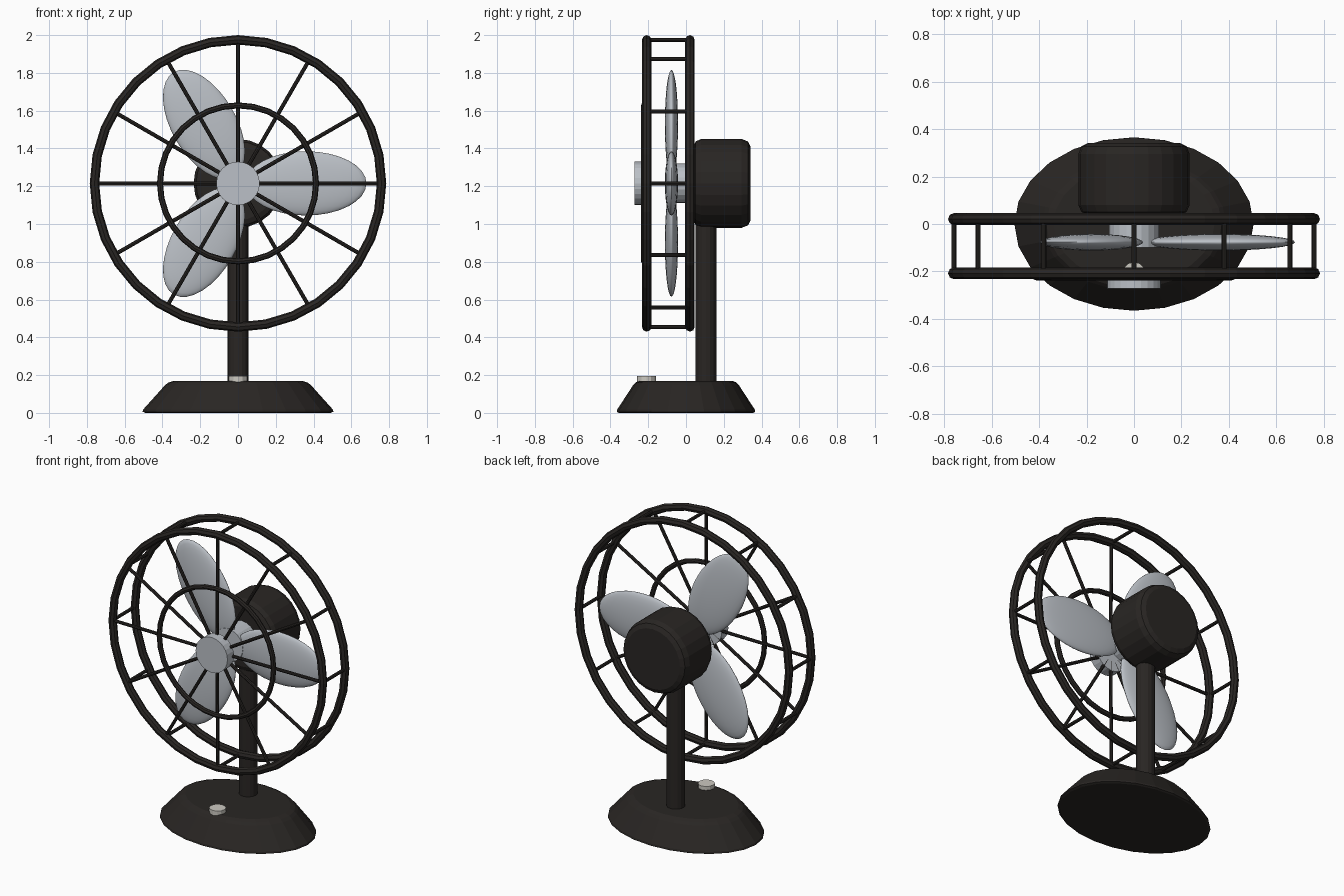
import bpy, bmesh
from math import cos, sin, pi, radians
from mathutils import Vector, Matrix

if "Cube" in bpy.data.objects:
    bpy.data.objects.remove(bpy.data.objects["Cube"])

CZ = 1.215                      # height of the fan axis
FRONT_Y, REAR_Y = -0.208, 0.021  # guard ring planes


def material(name, color):
    m = bpy.data.materials.new(name)
    m.diffuse_color = (*color, 1)
    m.use_nodes = True
    m.node_tree.nodes["Principled BSDF"].inputs["Base Color"].default_value = m.diffuse_color
    return m


black = material("black_metal", (0.022, 0.019, 0.017))
silver = material("silver_blade", (0.50, 0.53, 0.57))
ivory = material("ivory_knob", (0.60, 0.58, 0.53))


def finish(bm, name, mat, smooth=None):
    bmesh.ops.recalc_face_normals(bm, faces=bm.faces)
    me = bpy.data.meshes.new(name)
    bm.to_mesh(me)
    bm.free()
    ob = bpy.data.objects.new(name, me)
    bpy.context.collection.objects.link(ob)
    me.materials.append(mat)
    if smooth:
        bpy.ops.object.select_all(action='DESELECT')
        ob.select_set(True)
        bpy.context.view_layer.objects.active = ob
        bpy.ops.object.shade_smooth_by_angle(angle=radians(smooth))
    return ob


def rod(name, a, b, r, mat, sides):
    a, b = Vector(a), Vector(b)
    d = b - a
    mtx = Matrix.Translation((a + b) / 2) @ d.to_track_quat('Z', 'Y').to_matrix().to_4x4()
    bm = bmesh.new()
    bmesh.ops.create_cone(bm, cap_ends=True, segments=sides, radius1=r, radius2=r,
                          depth=d.length, matrix=mtx)
    return finish(bm, name, mat)


def lathe(name, profile, sides, mat, mtx):
    """Closed solid from (radius, height) points around local z."""
    bm = bmesh.new()
    rings = [[bm.verts.new(mtx @ Vector((r * cos(2 * pi * i / sides), r * sin(2 * pi * i / sides), h)))
              for i in range(sides)] for r, h in profile]
    for lo, hi in zip(rings, rings[1:]):
        for i in range(sides):
            j = (i + 1) % sides
            bm.faces.new((lo[i], lo[j], hi[j], hi[i]))
    bm.faces.new(rings[0])
    bm.faces.new(rings[-1])
    return finish(bm, name, mat)


def ring(name, major, minor, y, sides=32, tube=8):
    bm = bmesh.new()
    loops = []
    for i in range(sides):
        a = 2 * pi * i / sides
        loops.append([])
        for k in range(tube):
            t = 2 * pi * k / tube
            r = major + minor * cos(t)
            loops[-1].append(bm.verts.new((r * cos(a), y + minor * sin(t), CZ + r * sin(a))))
    for i in range(sides):
        p, q = loops[i], loops[(i + 1) % sides]
        for k in range(tube):
            n = (k + 1) % tube
            bm.faces.new((p[k], p[n], q[n], q[k]))
    return finish(bm, name, black)


# Oval base, post and control knob
lathe("base", [(0.49, 0), (0.505, 0.006), (0.502, 0.018), (0.388, 0.145), (0.37, 0.16), (0.34, 0.17)],
      24, black, Matrix.Diagonal((1, 0.725, 1, 1)))
rod("post", (0, 0.105, 0.1), (0, 0.105, 1.15), 0.056, black, 16)
rod("speed_knob", (0, -0.21, 0.115), (0, -0.21, 0.195), 0.05, ivory, 12)

# Motor housing with rounded rims, lying along y
lathe("motor_housing", [(0.195, 0.04), (0.222, 0.051), (0.235, 0.08),
                        (0.235, 0.295), (0.222, 0.328), (0.195, 0.342)],
      24, black, Matrix.Translation((0, 0, CZ)) @ Matrix.Rotation(-pi / 2, 4, 'X'))

# Hub and front cap
rod("hub", (0, -0.10, CZ), (0, 0.05, CZ), 0.105, silver, 20)
rod("guard_cap", (0, -0.273, CZ), (0, -0.205, CZ), 0.115, silver, 24)

# Three flattened ellipsoid blades
for n in range(3):
    bm = bmesh.new()
    mtx = (Matrix.Translation((0, -0.077, CZ)) @ Matrix.Rotation(-n * 2 * pi / 3, 4, 'Y')
           @ Matrix.Translation((0.36, 0, 0)) @ Matrix.Diagonal((0.32, 0.035, 0.17, 1)))
    bmesh.ops.create_uvsphere(bm, u_segments=32, v_segments=16, radius=1, matrix=mtx)
    finish(bm, f"blade_{n + 1}", silver, 60)

# Guard rings
ring("guard_ring_front", 0.76, 0.025, FRONT_Y)
ring("guard_ring_rear", 0.76, 0.025, REAR_Y)
ring("guard_ring_inner", 0.413, 0.016, -0.222)

# Radial spokes and the bars joining the two outer rings
for n in range(12):
    a = n * pi / 6
    x, z = cos(a), sin(a)
    rod(f"spoke_{n + 1}", (0.05 * x, -0.215, CZ + 0.05 * z),
        (0.76 * x, FRONT_Y, CZ + 0.76 * z), 0.0105, black, 8)
    rod(f"cross_bar_{n + 1}", (0.76 * x, FRONT_Y, CZ + 0.76 * z),
        (0.76 * x, REAR_Y, CZ + 0.76 * z), 0.0105, black, 8)
